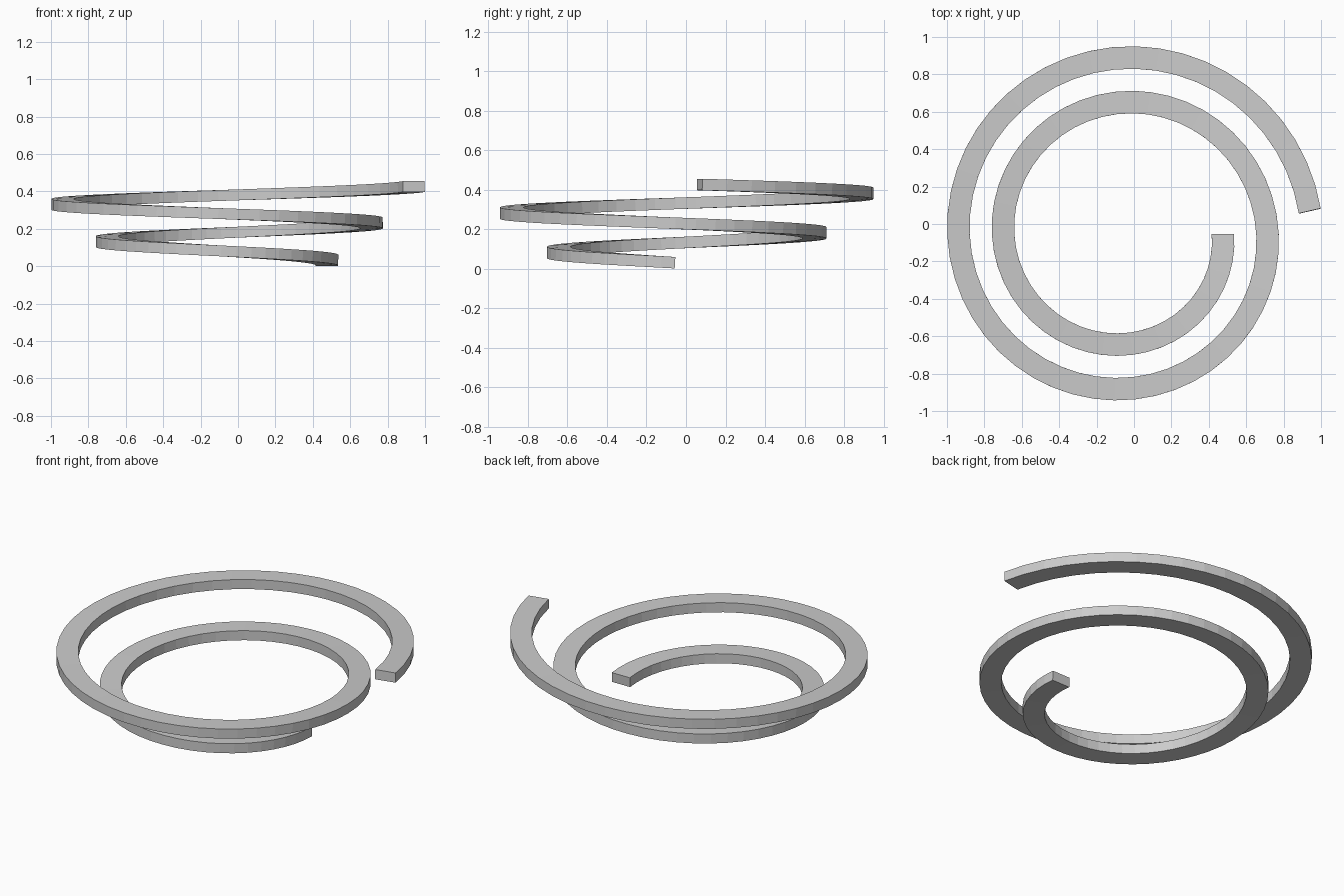
import bpy, bmesh, math
from mathutils import Vector

if "Cube" in bpy.data.objects:
    bpy.data.objects.remove(bpy.data.objects["Cube"])

COUNT, STEP = 100, math.radians(7.2)      # path points, angle per point
CX, CY = -0.0525, -0.056                  # spiral axis
R0, GROW = 0.528, 0.2385                  # start radius, growth per turn
Z0, Z1 = 0.030, 0.426                     # height of path centre
W, H = 0.12, 0.058                        # bar width and height


def path_point(i):
    a = i * STEP
    r = R0 + GROW * a / math.tau
    return Vector((CX + r * math.cos(a), CY - r * math.sin(a),
                   Z0 + (Z1 - Z0) * i / (COUNT - 1)))


# conical spiral bar: rectangle swept along a rising, widening path
pts = [path_point(i) for i in range(COUNT)]
bm = bmesh.new()
rings = []
for i, p in enumerate(pts):
    t = pts[min(i + 1, COUNT - 1)] - pts[max(i - 1, 0)]
    t.normalize()
    side = Vector((-t.y, t.x, 0)).normalized()
    up = t.cross(side).normalized()
    rings.append([bm.verts.new(p + side * (W / 2 * s) + up * (H / 2 * u))
                  for s, u in ((-1, -1), (1, -1), (1, 1), (-1, 1))])
for a, b in zip(rings, rings[1:]):
    for k in range(4):
        n = (k + 1) % 4
        bm.faces.new((a[k], a[n], b[n], b[k]))
# end caps
bm.faces.new(rings[0])
bm.faces.new(rings[-1])
bmesh.ops.recalc_face_normals(bm, faces=bm.faces)

mesh = bpy.data.meshes.new("spiral_bar")
bm.to_mesh(mesh)
bm.free()
bpy.context.collection.objects.link(bpy.data.objects.new("spiral_bar", mesh))
